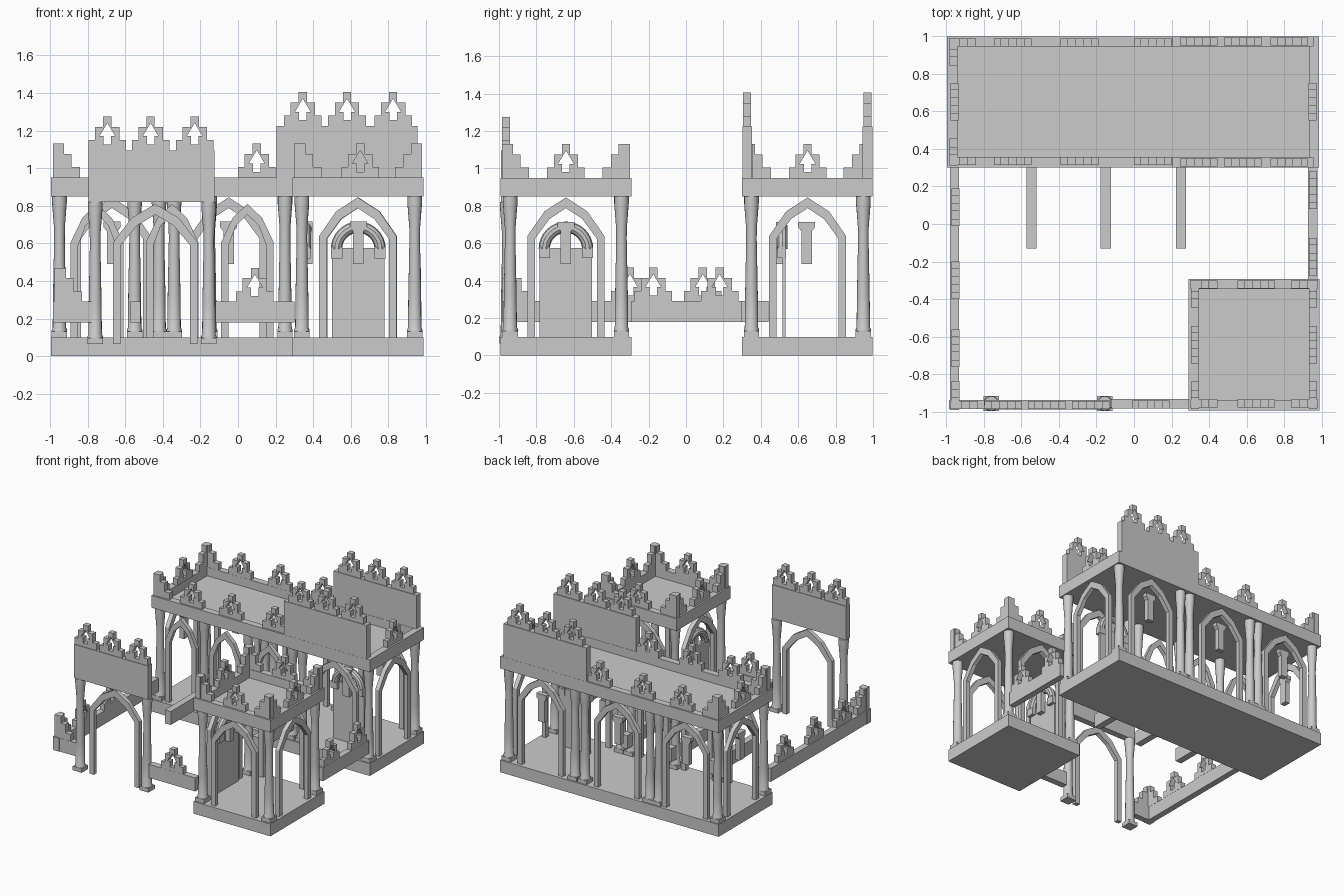
import bpy, bmesh, math
from mathutils import Matrix, Vector

if "Cube" in bpy.data.objects:
    bpy.data.objects.remove(bpy.data.objects["Cube"])

def finish(name, bm, smooth=False):
    bmesh.ops.recalc_face_normals(bm, faces=bm.faces)
    me = bpy.data.meshes.new(name)
    bm.to_mesh(me)
    bm.free()
    if smooth:
        me.polygons.foreach_set("use_smooth", [True] * len(me.polygons))
        me.set_sharp_from_angle(angle=math.radians(35))
    ob = bpy.data.objects.new(name, me)
    bpy.context.collection.objects.link(ob)
    return ob

def box(name, x0, x1, y0, y1, z0, z1):
    bm = bmesh.new()
    bmesh.ops.create_cube(bm, size=1)
    for v in bm.verts:
        v.co = ((x0 + x1) / 2 + v.co.x * (x1 - x0),
                (y0 + y1) / 2 + v.co.y * (y1 - y0),
                (z0 + z1) / 2 + v.co.z * (z1 - z0))
    return finish(name, bm)

def slabs(name, outlines, axis, u, w, z, depth):
    """Extrude (u, z) outlines; u runs along axis, depth is centred on w."""
    bm = bmesh.new()
    for pts in outlines:
        rows = []
        for d in (-depth / 2, depth / 2):
            rows.append([bm.verts.new((u + p[0], w + d, z + p[1]) if axis == 'x'
                                      else (w + d, u + p[0], z + p[1])) for p in pts])
        bm.faces.new(rows[0])
        bm.faces.new(rows[1][::-1])
        n = len(pts)
        for i in range(n):
            j = (i + 1) % n
            if abs(pts[i][0]) + abs(pts[j][0]) > 1e-6:   # skip the seam
                bm.faces.new((rows[0][i], rows[0][j], rows[1][j], rows[1][i]))
    return finish(name, bm)

def flip(pts):
    return [(-a, b) for a, b in pts]

# stepped battlement with a spade-shaped opening (right half)
CREST = [(0, .18), (.022, .18), (.022, .125), (.065, .125), (.065, .055), (.1, .055),
         (.1, 0), (0, 0), (0, .03), (.02, .03), (.02, .075), (.042, .075), (0, .145)]
CORNER = [(0, 0), (.145, 0), (.145, .055), (.1, .055), (.1, .125), (.06, .125),
          (.06, .18), (0, .18)]

def crest(axis, u, w, z):
    slabs("battlement", [CREST, flip(CREST)], axis, u, w, z, .042)

def corner(axis, u, w, z, s):
    slabs("corner_battlement", [[(a * s + s * 1e-4, b) for a, b in CORNER]], axis, u, w, z, .042)

def arch(axis, u, w, half=.205, z0=.1, apex=.845):
    k, dz = half / .205, apex - .845
    i = half - .04
    half_arch = [(half, z0), (half, .64 + dz), (.115 * k, .77 + dz), (0, apex),
                 (0, apex - .057), (.088 * k, .73 + dz), (i, .625 + dz), (i, z0)]
    slabs("pointed_arch", [half_arch, flip(half_arch)], axis, u, w, 0, .035)

def column(x, y, z0=.1, z1=.85):
    h = z1 - z0
    prof = [(.03, .03), (.041, .03), (.041, .04), (.036, .05), (.034, .3 * h), (.028, .7 * h),
            (.029, .78 * h), (.036, .9 * h), (.039, .95 * h), (.039, h), (0, h)]
    bm = bmesh.new()
    n, prev = 16, None
    for r, z in prof:
        ring = [bm.verts.new((x + r * math.cos(2 * math.pi * k / n),
                              y + r * math.sin(2 * math.pi * k / n), z0 + z)) for k in range(n)]
        if prev:
            for k in range(n):
                bm.faces.new((prev[k], prev[(k + 1) % n], ring[(k + 1) % n], ring[k]))
        prev = ring
    bmesh.ops.remove_doubles(bm, verts=bm.verts, dist=1e-5)
    finish("column", bm, True)
    box("column_foot", x - .041, x + .041, y - .041, y + .041, z0, z0 + .032)

KEY = [(0, -.01), (.028, -.01), (.028, .165), (.045, .185), (.045, .215), (0, .215)]

def keystone(axis, u, w):
    slabs("keystone", [KEY, flip(KEY)], axis, u, w, .5, .04)

def door(axis, u, w, s):
    """Door leaf with imposts, a round moulded arch and a keystone; s is the facing side."""
    slabs("door_leaf", [[(-.14, .1), (.14, .1), (.14, .575), (-.14, .575)]], axis, u, w, 0, .016)
    for e in (-1, 1):
        slabs("impost", [[(e * .085, .52), (e * .145, .52), (e * .145, .58), (e * .085, .58)]],
              axis, u, w + s * .012, 0, .045)
    bm = bmesh.new()
    prev = None
    for k in range(17):
        a = math.pi * k / 16
        ring = []
        for m in range(10):
            b = 2 * math.pi * m / 10
            r, d = .116 + .03 * math.cos(b), w + s * .01 + .03 * math.sin(b)
            p, q = u + r * math.cos(a), .57 + r * math.sin(a)
            ring.append(bm.verts.new((p, d, q) if axis == 'x' else (d, p, q)))
        if prev:
            for m in range(10):
                bm.faces.new((prev[m], prev[(m + 1) % 10], ring[(m + 1) % 10], ring[m]))
        prev = ring
    finish("door_arch", bm, True)
    keystone(axis, u, w + s * .025)

def pavilion(name, x0, x1, y0, y1):
    """Plinth, roof slab and raised roof edge."""
    box(name + "_plinth", x0, x1, y0, y1, 0, .1)
    t = .055
    box(name + "_roof", x0 + t, x1 - t, y0 + t, y1 - t, .85, .88)
    box(name + "_edge_front", x0, x1, y0, y0 + t, .85, .95)
    box(name + "_edge_back", x0, x1, y1 - t, y1, .85, .95)
    box(name + "_edge_left", x0, x0 + t, y0 + t, y1 - t, .85, .95)
    box(name + "_edge_right", x1 - t, x1, y0 + t, y1 - t, .85, .95)

# long hall
pavilion("hall", -.995, .985, .3, .998)
for x in (-.95, -.55, -.15, .25, .34, .94):
    column(x, .35)
for x in (-.95, -.42, -.34, .25, .34, .94):
    column(x, .948)
for x in (-.75, -.35, .05):
    arch('x', x, .345, .14, .1, .81)
arch('x', .64, .345)
for x in (-.67, -.05, .64):
    arch('x', x, .955)
    keystone('x', x, .94)
for x in (-.955, .95):
    arch('y', .65, x)
    crest('y', .65, x, .95)
keystone('y', .645, -.94)
door('x', .64, .525, -1)
for y in (.335, .965):
    for x in (-.645, -.29, .1):
        crest('x', x, y, .95)
    corner('x', -.985, y, .95, 1)
corner('y', .31, -.96, .95, 1)
corner('y', .988, -.96, .95, -1)

# tall crowned panels: hall front, hall back, gate
def panel(x0, x1, y, z0, z1, centres):
    box("tall_panel", x0, x1, y - .026, y + .026, z0, z1)
    for x in centres:
        crest('x', x, y, z1)
for y in (.327, .971):
    panel(.205, .955, y, .85, 1.225, (.345, .58, .825))
panel(-.795, -.125, -.962, .82, 1.095, (-.695, -.465, -.23))

# corner tower
pavilion("tower", .29, .988, -.992, -.292)
for x in (.34, .94):
    for y in (-.94, -.345):
        column(x, y)
for w in (-.95, -.335):
    arch('x', .637, w)
for w in (.33, .95):
    arch('y', -.642, w)
door('y', -.642, .35, 1)
for w in (-.955, -.322):
    crest('x', .65, w, .95)
    corner('x', .298, w, .95, 1)
    corner('x', .98, w, .95, -1)
for w in (.325, .953):
    crest('y', -.642, w, .95)
    corner('y', -.984, w, .95, 1)
    corner('y', -.3, w, .95, -1)

# gateway
for x in (-.76, -.155):
    column(x, -.955, .065, .82)
arch('x', -.44, -.955, .225, .065, .81)

# low garden walls and dividers
box("wall_left", -.98, -.93, -.99, .3, .18, .29)
box("wall_right", .925, .975, -.292, .3, .18, .29)
box("wall_front_left", -.985, -.78, -.985, -.935, .18, .29)
box("wall_front_right", -.12, .3, -.982, -.93, .18, .29)
for x in (-.545, -.15, .25):
    box("divider", x - .027, x + .027, -.13, .44, .18, .29)
for y in (.09, -.3, -.66):
    crest('y', y, -.95, .29)
for y in (.18, -.175):
    crest('y', y, .953, .29)
crest('x', .09, -.96, .29)
corner('x', -.975, -.962, .29, 1)
corner('y', -.98, -.95, .29, 1)
